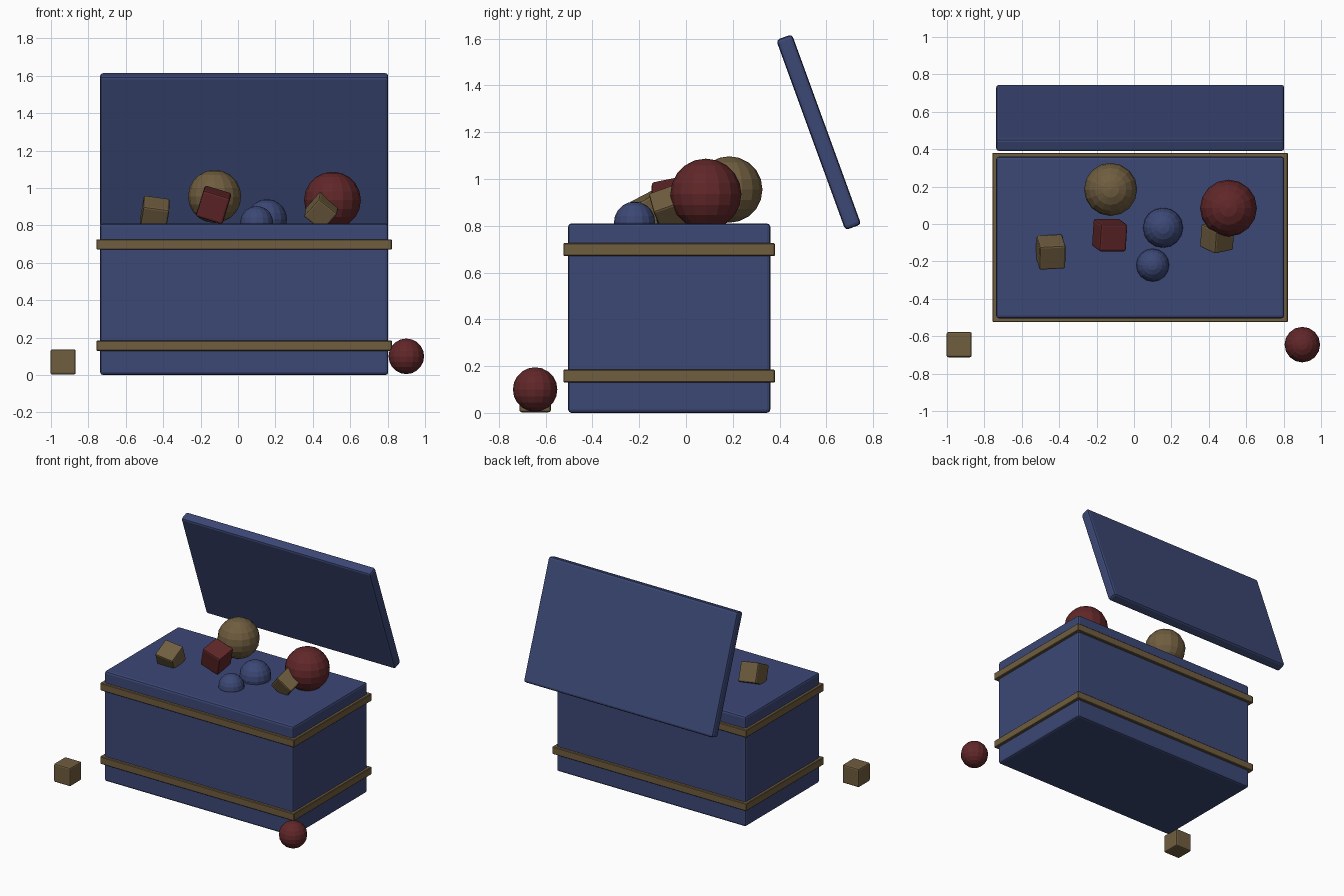
import bpy
import math
from mathutils import Matrix

cube = bpy.data.objects.get("Cube")
if cube:
    bpy.data.objects.remove(cube, do_unlink=True)


def material(name, color):
    mat = bpy.data.materials.new(name)
    mat.use_nodes = True
    mat.diffuse_color = (*color, 1)
    mat.node_tree.nodes["Principled BSDF"].inputs["Base Color"].default_value = (*color, 1)
    return mat


BLUE = material("navy blue", (0.045, 0.065, 0.18))
GOLD = material("dull gold", (0.16, 0.11, 0.05))
RED = material("dark red", (0.12, 0.02, 0.022))


def box(name, center, size, mat, bevel, tilt=(0, 0, 0), segments=2):
    """Bevelled block, tilted by degrees about x, y and z."""
    bpy.ops.mesh.primitive_cube_add(size=1, location=center)
    obj = bpy.context.object
    obj.name = name
    obj.data.transform(Matrix.Diagonal((*size, 1)))
    obj.rotation_euler = [math.radians(a) for a in tilt]
    obj.data.materials.append(mat)
    mod = obj.modifiers.new("rounded edges", "BEVEL")
    mod.width = bevel
    mod.segments = segments
    return obj


def ball(name, center, radius, mat):
    bpy.ops.mesh.primitive_uv_sphere_add(segments=16, ring_count=10, radius=radius, location=center)
    obj = bpy.context.object
    obj.name = name
    obj.data.materials.append(mat)


# Chest body and its two bands
MID_X, MID_Y = 0.033, -0.072
box("chest_body", (MID_X, MID_Y, 0.405), (1.54, 0.865, 0.81), BLUE, 0.015)
for name, z in (("lower_band", 0.157), ("upper_band", 0.698)):
    box(name, (MID_X, MID_Y, z), (1.58, 0.905, 0.055), GOLD, 0.004, segments=1)

# Open lid leaning back
box("lid", (MID_X, 0.567, 1.2), (1.54, 0.865, 0.072), BLUE, 0.015, (110, 0, 0))

# Balls in the chest and one on the ground
ball("gold_ball", (-0.125, 0.185, 0.955), 0.142, GOLD)
ball("large_red_ball", (0.505, 0.085, 0.935), 0.152, RED)
ball("blue_ball", (0.155, -0.02, 0.833), 0.107, BLUE)
ball("small_blue_ball", (0.1, -0.22, 0.815), 0.088, BLUE)
ball("ground_ball", (0.9, -0.645, 0.1), 0.095, RED)

# Toy blocks in the chest and one on the ground
box("left_block", (-0.445, -0.15, 0.86), (0.14, 0.14, 0.14), GOLD, 0.01, (28, 8, 3))
box("red_block", (-0.13, -0.06, 0.91), (0.15, 0.15, 0.15), RED, 0.012, (12, 17, 0))
box("right_block", (0.445, -0.07, 0.875), (0.13, 0.13, 0.13), GOLD, 0.01, (25, 38, 12))
box("ground_block", (-0.935, -0.645, 0.07), (0.135, 0.135, 0.135), GOLD, 0.01)
